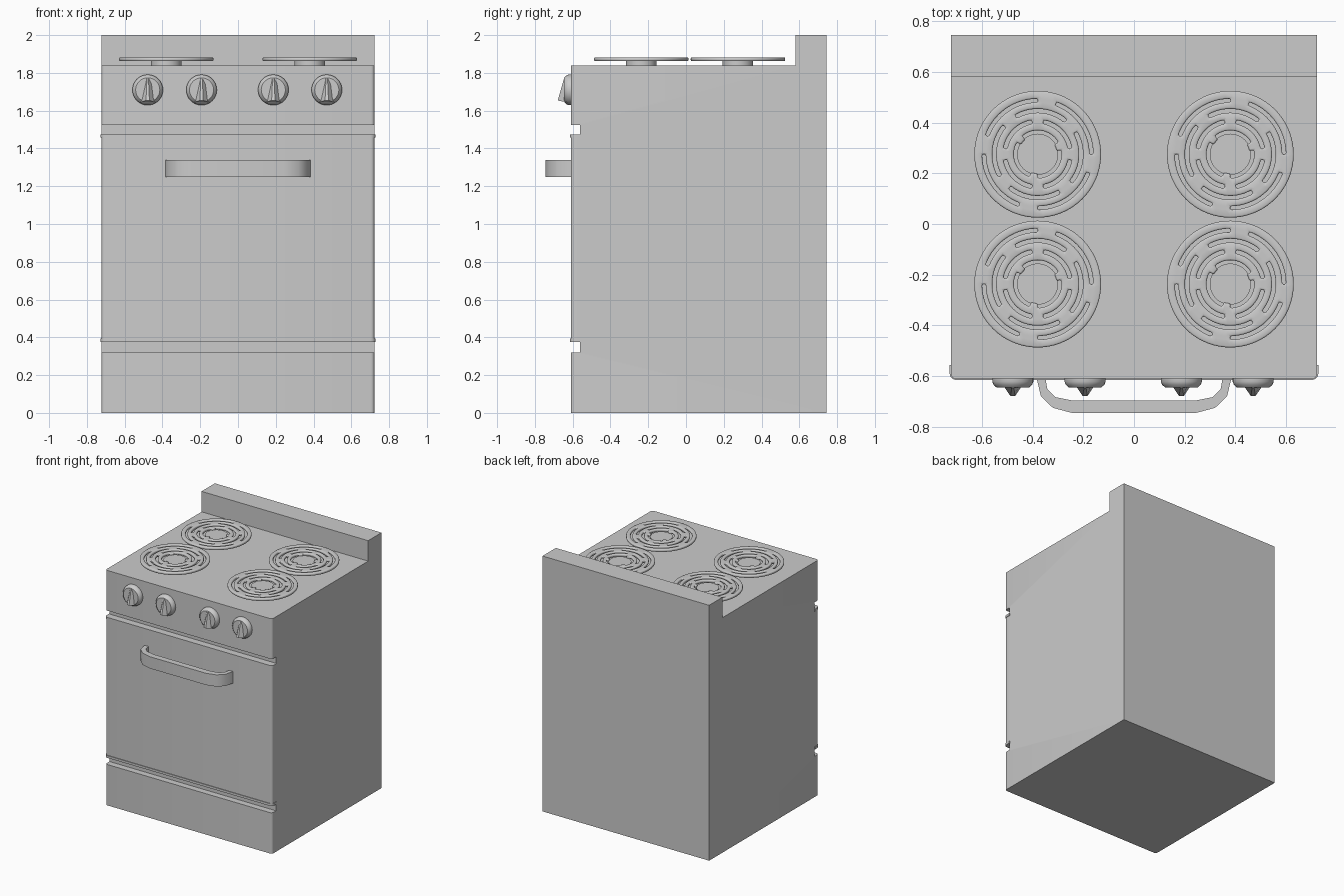
import bpy, bmesh
from math import cos, sin, pi, radians
from mathutils import Matrix, Vector

if "Cube" in bpy.data.objects:
    bpy.data.objects.remove(bpy.data.objects["Cube"])


def finish(bm, name, smooth=None):
    bmesh.ops.recalc_face_normals(bm, faces=bm.faces)
    mesh = bpy.data.meshes.new(name)
    bm.to_mesh(mesh)
    bm.free()
    obj = bpy.data.objects.new(name, mesh)
    bpy.context.collection.objects.link(obj)
    if smooth:
        shade(obj, smooth)
    return obj


def shade(obj, angle):
    bpy.ops.object.select_all(action='DESELECT')
    obj.select_set(True)
    bpy.context.view_layer.objects.active = obj
    bpy.ops.object.shade_smooth_by_angle(angle=radians(angle))


def extrude(points, vec):
    bm = bmesh.new()
    face = bm.faces.new([bm.verts.new(p) for p in points])
    out = bmesh.ops.extrude_face_region(bm, geom=[face])
    bmesh.ops.translate(bm, vec=vec, verts=[v for v in out['geom'] if isinstance(v, bmesh.types.BMVert)])
    return bm


def round_front(bm, y, width):
    edges = [e for e in bm.edges
             if all(abs(v.co.y - y) < 1e-4 for v in e.verts)
             and abs(e.verts[0].co.x - e.verts[1].co.x) < 1e-4]
    bmesh.ops.bevel(bm, geom=edges, offset=width, segments=4, profile=0.5, affect='EDGES')


def copies(obj, places):
    for i, p in enumerate(places):
        o = obj if i == 0 else obj.copy()
        if i:
            bpy.context.collection.objects.link(o)
        o.location = p


# Body: side profile with the two front grooves and the backsplash step
F, G = -0.61, -0.56
profile = [(F, 0), (F, .32), (G, .32), (G, .375), (F, .375), (F, 1.475), (G, 1.475), (G, 1.525),
           (F, 1.525), (F, 1.84), (.58, 1.84), (.58, 2), (.745, 2), (.745, 0)]
bm = extrude([(-.722, y, z) for y, z in profile], (1.444, 0, 0))
round_front(bm, F, .018)
finish(bm, "stove_body", 35)

# Thin lips along the top and bottom of the oven door
for name, z in (("door_lip_top", 1.457), ("door_lip_bottom", .375)):
    bm = extrude([(-.727, -.615, z), (.727, -.615, z), (.727, -.557, z), (-.727, -.557, z)], (0, 0, .018))
    round_front_edges = [e for e in bm.edges if all(v.co.y < -.6 for v in e.verts)
                         and abs(e.verts[0].co.z - e.verts[1].co.z) > .01]
    bmesh.ops.bevel(bm, geom=round_front_edges, offset=.025, segments=4, profile=.5, affect='EDGES')
    finish(bm, name, 35)

# Door handle: bent flat bar
outer = [(-.385, -.605), (-.367, -.68), (-.32, -.725), (-.245, -.745)]
inner = [(-.35, -.605), (-.342, -.65), (-.31, -.683), (-.24, -.697)]
mirror = lambda pts: [(-x, y) for x, y in reversed(pts)]
loop = outer + mirror(outer) + list(reversed(mirror(inner))) + list(reversed(inner))
bm = extrude([(x, y, 1.248) for x, y in loop], (0, 0, .092))
finish(bm, "door_handle", 40)

# Knob: domed base with a sloping grip ridge
bm = bmesh.new()
N = 32
rings = []
for r, y in ((.081, .005), (.081, -.012), (.076, -.024), (.064, -.035)):
    rings.append([bm.verts.new((r * cos(2 * pi * i / N), y, r * sin(2 * pi * i / N))) for i in range(N)])
for a, b in zip(rings, rings[1:]):
    for i in range(N):
        bm.faces.new((a[i], a[(i + 1) % N], b[(i + 1) % N], b[i]))
bm.faces.new(rings[0])
bm.faces.new(rings[-1])
ridge = [bm.verts.new(p) for p in [
    (-.025, -.02, .07), (.025, -.02, .07), (.042, -.02, -.066), (-.042, -.02, -.066),
    (-.004, -.036, .06), (.004, -.036, .06), (.009, -.069, -.056), (-.009, -.069, -.056)]]
for f in ((0, 1, 2, 3), (4, 5, 6, 7), (0, 1, 5, 4), (1, 2, 6, 5), (2, 3, 7, 6), (3, 0, 4, 7)):
    bm.faces.new([ridge[i] for i in f])
knob = finish(bm, "control_knob", 30)
copies(knob, [(x, F, 1.71) for x in (-.478, -.193, .187, .47)])

# Burner coil: polar grid with arc slots left open, then thickened and rounded
radii = [.076, .094, .122, .137, .164, .179, .205, .219, .25]
slots = {0: (3, 30), 2: (4, 10), 4: (4, 50), 6: (4, 0)}    # band: slot count, start angle
SEG = 72
bm = bmesh.new()
grid = [[bm.verts.new((r * cos(2 * pi * i / SEG), r * sin(2 * pi * i / SEG), 0)) for i in range(SEG)]
        for r in radii]
for band in range(len(radii) - 1):
    for i in range(SEG):
        if band in slots:
            count, start = slots[band]
            span = SEG // count
            if (i - start // 5) % span < span - 4:
                continue
        j = (i + 1) % SEG
        bm.faces.new((grid[band][i], grid[band + 1][i], grid[band + 1][j], grid[band][j]))
bmesh.ops.delete(bm, geom=[v for v in bm.verts if not v.link_faces], context='VERTS')
coil = finish(bm, "burner_coil")
solid = coil.modifiers.new("thickness", 'SOLIDIFY')
solid.thickness, solid.offset = .02, 0
bev = coil.modifiers.new("round", 'BEVEL')
bev.width, bev.segments, bev.limit_method, bev.angle_limit = .006, 2, 'ANGLE', radians(40)
bpy.context.view_layer.objects.active = coil
for m in ("thickness", "round"):
    bpy.ops.object.modifier_apply(modifier=m)
shade(coil, 50)
spots = [(x, y) for x in (-.38, .38) for y in (.275, -.237)]
copies(coil, [(x, y, 1.872) for x, y in spots])

# Burner pedestal under each coil
bm = bmesh.new()
bmesh.ops.create_cone(bm, cap_ends=True, segments=48, radius1=.081, radius2=.081, depth=.036)
pedestal = finish(bm, "burner_pedestal", 35)
copies(pedestal, [(x, y, 1.852) for x, y in spots])
